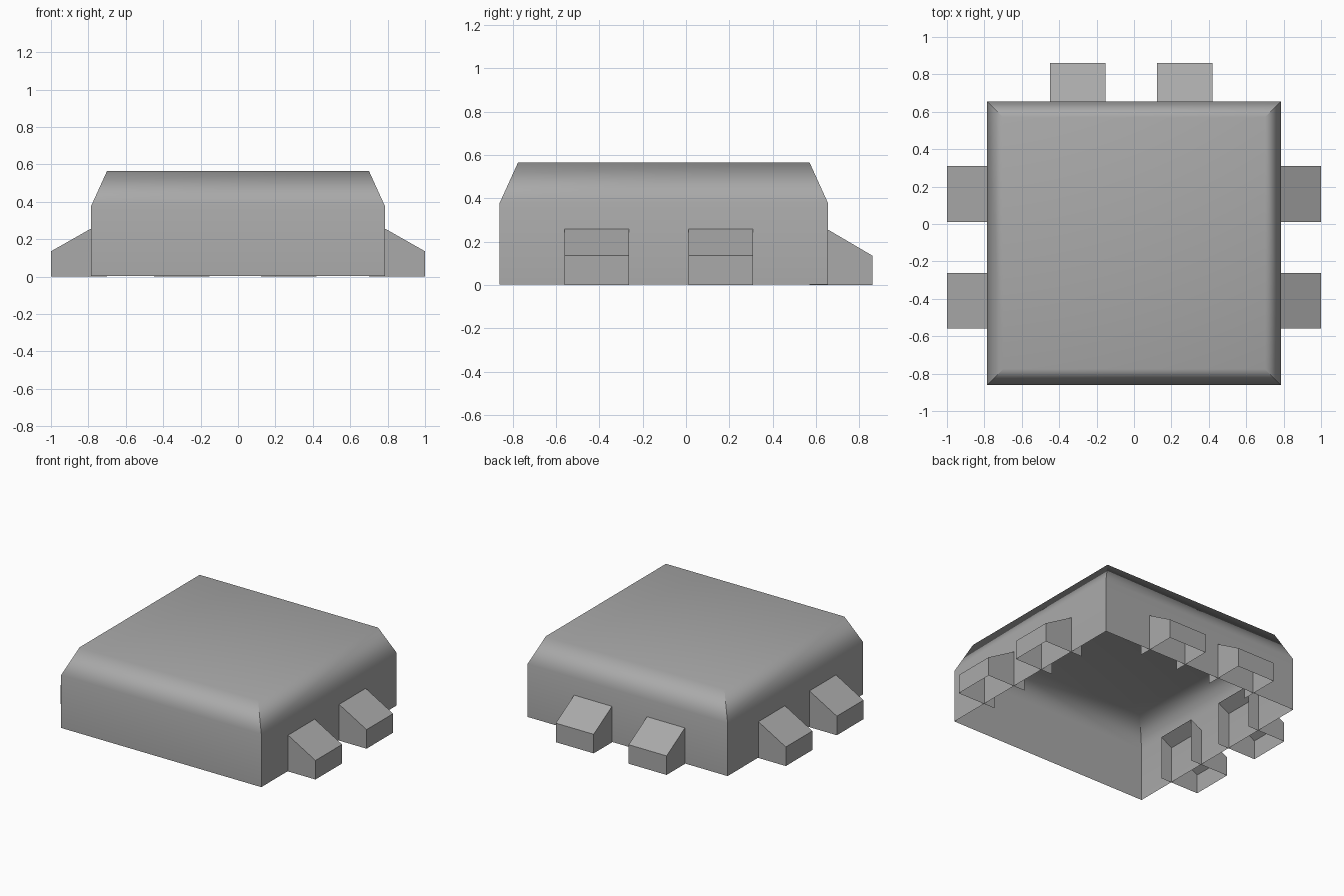
import bpy
import bmesh
from math import radians

cube = bpy.data.objects.get("Cube")
if cube:
    bpy.data.objects.remove(cube, do_unlink=True)

grey = bpy.data.materials.new("plain_grey")
grey.use_nodes = True
colour = (0.4, 0.4, 0.4, 1)
grey.diffuse_color = colour
grey.node_tree.nodes["Principled BSDF"].inputs["Base Color"].default_value = colour


def add_object(name, bm):
    mesh = bpy.data.meshes.new(name)
    bm.to_mesh(mesh)
    bm.free()
    mesh.materials.append(grey)
    obj = bpy.data.objects.new(name, mesh)
    bpy.context.collection.objects.link(obj)
    return obj


# Body: hollow cover, open underneath, with a sloped shoulder and flat top
FRONT, BACK, SIDE, INSET = -0.86, 0.655, 0.785, 0.085


def ring(bm, inset, z):
    x, y0, y1 = SIDE - inset, FRONT + inset, BACK - inset
    return [bm.verts.new((px, py, z)) for px, py in
            ((-x, y0), (x, y0), (x, y1), (-x, y1))]


bm = bmesh.new()
rings = [ring(bm, 0, 0.003), ring(bm, 0, 0.378), ring(bm, INSET, 0.565)]
for low, high in zip(rings, rings[1:]):
    for i in range(4):
        j = (i + 1) % 4
        bm.faces.new((low[i], low[j], high[j], high[i]))
bm.faces.new(rings[-1])
body = add_object("body_cover", bm)

# Smooth shoulder, sharp corners
bpy.ops.object.select_all(action="DESELECT")
body.select_set(True)
bpy.context.view_layer.objects.active = body
bpy.ops.object.shade_smooth_by_angle(angle=radians(72))
weighted = body.modifiers.new("weighted_normals", "WEIGHTED_NORMAL")
weighted.keep_sharp = True


# Lugs: wedge-topped hoods, open underneath and at the inner end
def lug(name, place, start, end, inner, outer):
    """place maps (along the wall, outward) to x, y."""
    bm = bmesh.new()
    profile = ((inner, 0), (outer, 0), (outer, 0.135), (inner, 0.305))
    a, b = [[bm.verts.new((*place(s, out), z)) for out, z in profile]
            for s in (start, end)]
    bm.faces.new(a)
    bm.faces.new(b[::-1])
    for i in (1, 2):
        bm.faces.new((a[i], b[i], b[i + 1], a[i + 1]))
    # Turn all faces outward
    bm.normal_update()
    if bm.faces[:][-1].normal.z < 0:
        bmesh.ops.reverse_faces(bm, faces=bm.faces[:])
    add_object(name, bm)


for label, start in (("front", -0.56), ("rear", 0.012)):
    lug(f"left_{label}_lug", lambda s, o: (o, s), start, start + 0.298, 0.70, 1.0)
    lug(f"right_{label}_lug", lambda s, o: (-o, s), start, start + 0.298, 0.70, 1.0)

for label, start in (("right", -0.45), ("left", 0.122)):
    lug(f"back_{label}_lug", lambda s, o: (s, o), start, start + 0.297, 0.57, 0.86)
